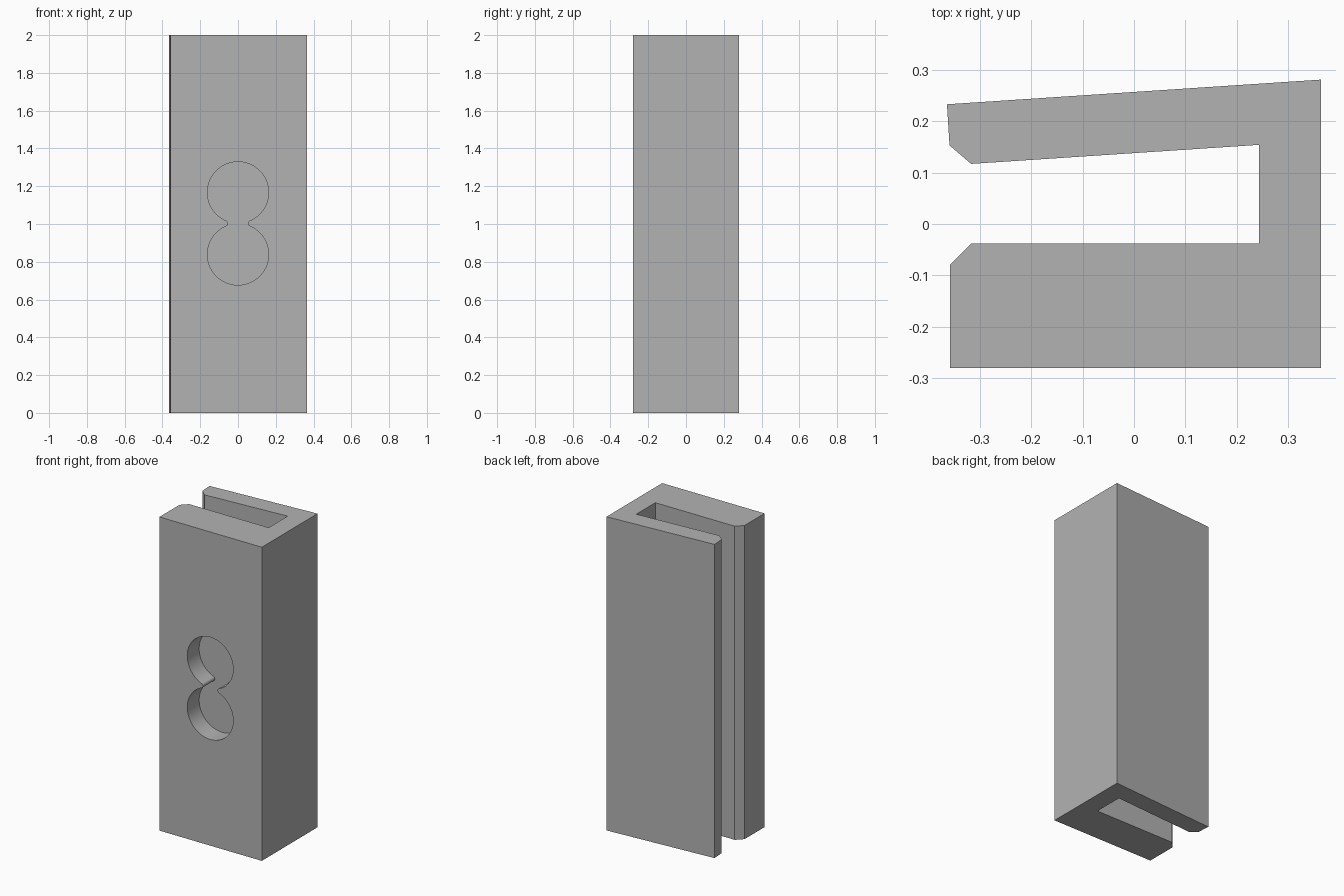
import bpy
import bmesh
from math import sin, cos, atan2, pi
from mathutils import Vector

old = bpy.data.objects.get("Cube")
if old:
    bpy.data.objects.remove(old, do_unlink=True)

HEIGHT = 2.0
FRONT = -0.28
POCKET_DEPTH = 0.12

grey = bpy.data.materials.new("plain grey")
grey.use_nodes = True
colour = (0.45, 0.45, 0.45, 1)
grey.diffuse_color = colour
grey.node_tree.nodes["Principled BSDF"].inputs["Base Color"].default_value = colour


def prism(name, outline, direction):
    """Extrude a closed 3D outline along a direction."""
    bm = bmesh.new()
    face = bm.faces.new([bm.verts.new(p) for p in outline])
    result = bmesh.ops.extrude_face_region(bm, geom=[face], use_keep_orig=True)
    moved = [g for g in result["geom"] if isinstance(g, bmesh.types.BMVert)]
    bmesh.ops.translate(bm, verts=moved, vec=Vector(direction))
    bmesh.ops.recalc_face_normals(bm, faces=bm.faces[:])
    mesh = bpy.data.meshes.new(name)
    bm.to_mesh(mesh)
    bm.free()
    mesh.materials.append(grey)
    obj = bpy.data.objects.new(name, mesh)
    bpy.context.collection.objects.link(obj)
    return obj


def arc(cx, cz, radius, start, end, steps):
    angles = [start + (end - start) * i / steps for i in range(steps + 1)]
    return [(cx + radius * cos(a), cz + radius * sin(a)) for a in angles]


# Clip body: a U-shaped section with a slanted rear arm and chamfered lips
section = [
    (-0.358, FRONT), (0.364, FRONT), (0.364, 0.281), (-0.364, 0.233),
    (-0.359, 0.153), (-0.317, 0.117), (0.243, 0.154), (0.243, -0.038),
    (-0.317, -0.038), (-0.358, -0.079),
]
body = prism("clip_body", [(x, y, 0) for x, y in section], (0, 0, HEIGHT))

# Keyhole pocket: two round holes joined by a filleted neck
radius, offset, fillet, middle = 0.162, 0.164, 0.015, 1.003
neck = ((radius + fillet) ** 2 - offset ** 2) ** 0.5
tangent = atan2(offset, neck)
upper = arc(0, offset, radius, -tangent, pi + tangent, 64)
left_neck = arc(-neck, 0, fillet, tangent, -tangent, 10)
half = upper + left_neck[1:-1]
outline = half + [(-x, -z) for x, z in half]
cutter = prism("pocket_cutter",
               [(x, FRONT - 0.1, z + middle) for x, z in outline],
               (0, POCKET_DEPTH + 0.1, 0))
cutter.hide_render = True

cut = body.modifiers.new("pocket", "BOOLEAN")
cut.operation = "DIFFERENCE"
cut.solver = "EXACT"
cut.object = cutter
bpy.context.view_layer.objects.active = body
body.select_set(True)
cutter.select_set(False)
bpy.ops.object.modifier_apply(modifier=cut.name)
bpy.data.objects.remove(cutter, do_unlink=True)

# Smooth pocket walls, sharp corners everywhere else
bpy.ops.object.shade_smooth_by_angle(angle=0.5)
